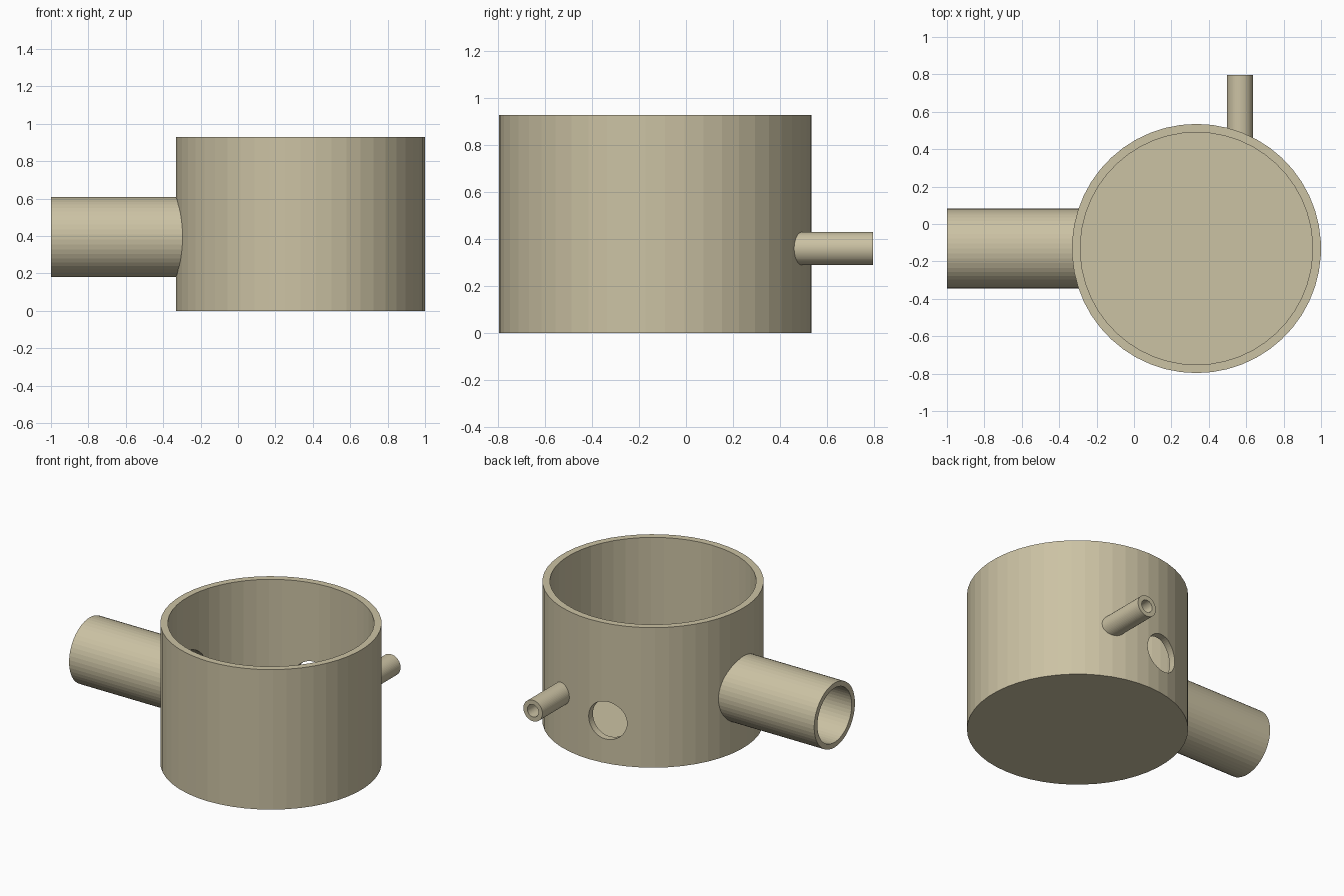
import bpy
from mathutils import Vector

if "Cube" in bpy.data.objects:
    bpy.data.objects.remove(bpy.data.objects["Cube"])

CX, CY = 0.334, -0.131        # vessel axis
R, H, WALL = 0.666, 0.93, 0.045
SIDES = 50


def rod(name, start, end, radius):
    """Solid cylinder running from start to end."""
    a, b = Vector(start), Vector(end)
    bpy.ops.mesh.primitive_cylinder_add(
        vertices=SIDES, radius=radius, depth=(b - a).length, location=(a + b) / 2,
        rotation=(b - a).to_track_quat('Z', 'Y').to_euler())
    ob = bpy.context.object
    ob.name = name
    bpy.ops.object.transform_apply(location=True, rotation=True, scale=True)
    return ob


def combine(target, other, operation):
    """Apply a boolean and discard the helper solid."""
    mod = target.modifiers.new(operation, 'BOOLEAN')
    mod.operation, mod.object, mod.solver = operation, other, 'EXACT'
    bpy.context.view_layer.objects.active = target
    bpy.ops.object.modifier_apply(modifier=mod.name)
    bpy.data.objects.remove(other, do_unlink=True)


# Vessel body with the two pipes joined on
vessel = rod("vessel_with_pipes", (CX, CY, 0), (CX, CY, H), R)
big_z, small_x, small_z = 0.395, 0.567, 0.36
combine(vessel, rod("inlet_pipe", (-1, CY, big_z), (CX - 0.5, CY, big_z), 0.214), 'UNION')
combine(vessel, rod("outlet_pipe", (small_x, 0.797, small_z),
                    (small_x, 0.35, small_z), 0.07), 'UNION')

# Hollow interior, pipe bores and the open hole in the back wall
cutters = [
    ((CX, CY, WALL), (CX, CY, H + 0.2), R - WALL),
    ((-1.1, CY, big_z), (CX - 0.3, CY, big_z), 0.18),
    ((small_x, 0.9, small_z), (small_x, 0.2, small_z), 0.041),
    ((0.216, 0.7, 0.285), (0.216, 0.2, 0.285), 0.125),
]
for start, end, radius in cutters:
    combine(vessel, rod("cutter", start, end, radius), 'DIFFERENCE')

# Sand colour, faceted shading
mat = bpy.data.materials.new("sand")
mat.diffuse_color = (0.60, 0.54, 0.37, 1)
mat.use_nodes = True
mat.node_tree.nodes["Principled BSDF"].inputs["Base Color"].default_value = mat.diffuse_color
vessel.data.materials.clear()
vessel.data.materials.append(mat)
for p in vessel.data.polygons:
    p.material_index = 0
    p.use_smooth = False
